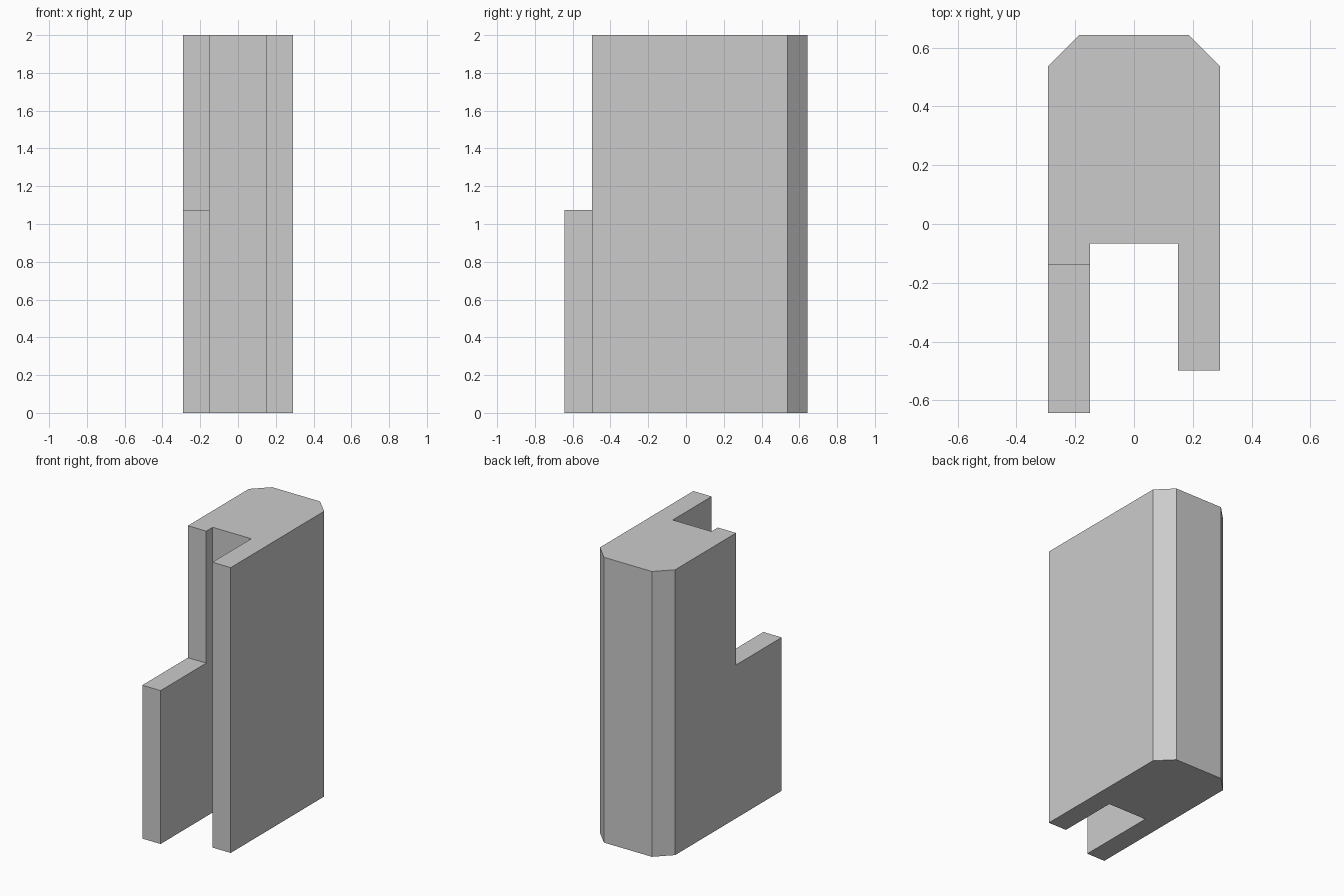
import bpy
import bmesh

cube = bpy.data.objects.get("Cube")
if cube:
    bpy.data.objects.remove(cube, do_unlink=True)

grey = bpy.data.materials.new("plain grey")
grey.use_nodes = True
colour = (0.6, 0.6, 0.6, 1.0)
grey.diffuse_color = colour
grey.node_tree.nodes["Principled BSDF"].inputs["Base Color"].default_value = colour

HEIGHT = 2.0
STEP = 1.075          # height of the low arm
W, SLOT = 0.292, 0.15  # half widths of the body and the slot
BACK, SLOT_END = 0.643, -0.067
CHAMFER = 0.106


def extruded(name, outline, bottom, top):
    """Close an outline seen from above and extrude it upward."""
    bm = bmesh.new()
    face = bm.faces.new([bm.verts.new((x, y, bottom)) for x, y in outline])
    grown = bmesh.ops.extrude_face_region(bm, geom=[face])
    verts = [v for v in grown["geom"] if isinstance(v, bmesh.types.BMVert)]
    bmesh.ops.translate(bm, verts=verts, vec=(0, 0, top - bottom))
    bmesh.ops.recalc_face_normals(bm, faces=bm.faces)
    mesh = bpy.data.meshes.new(name)
    bm.to_mesh(mesh)
    bm.free()
    mesh.materials.append(grey)
    obj = bpy.data.objects.new(name, mesh)
    bpy.context.collection.objects.link(obj)
    return obj


def slotted_body(right_arm_end):
    """Body with chamfered back corners, a front slot and two arms."""
    return [
        (-W, right_arm_end), (-SLOT, right_arm_end),
        (-SLOT, SLOT_END), (SLOT, SLOT_END),
        (SLOT, -0.498), (W, -0.498),
        (W, BACK - CHAMFER), (W - CHAMFER, BACK),
        (-W + CHAMFER, BACK), (-W, BACK - CHAMFER),
    ]


# Slotted block whose right arm is short over its full height
body = extruded("slotted_block", slotted_body(-0.138), 0, HEIGHT)

# Lower, longer part of the right arm, joined to the block as one solid
arm = extruded("low_right_arm",
               [(-W, -BACK), (-SLOT, -BACK), (-SLOT, -0.1), (-W, -0.1)], 0, STEP)
join = body.modifiers.new("join_arm", 'BOOLEAN')
join.operation = 'UNION'
join.solver = 'EXACT'
join.object = arm
bpy.context.view_layer.update()
solid = bpy.data.meshes.new_from_object(
    body.evaluated_get(bpy.context.evaluated_depsgraph_get()))
body.modifiers.clear()
body.data = solid
bpy.data.objects.remove(arm, do_unlink=True)
